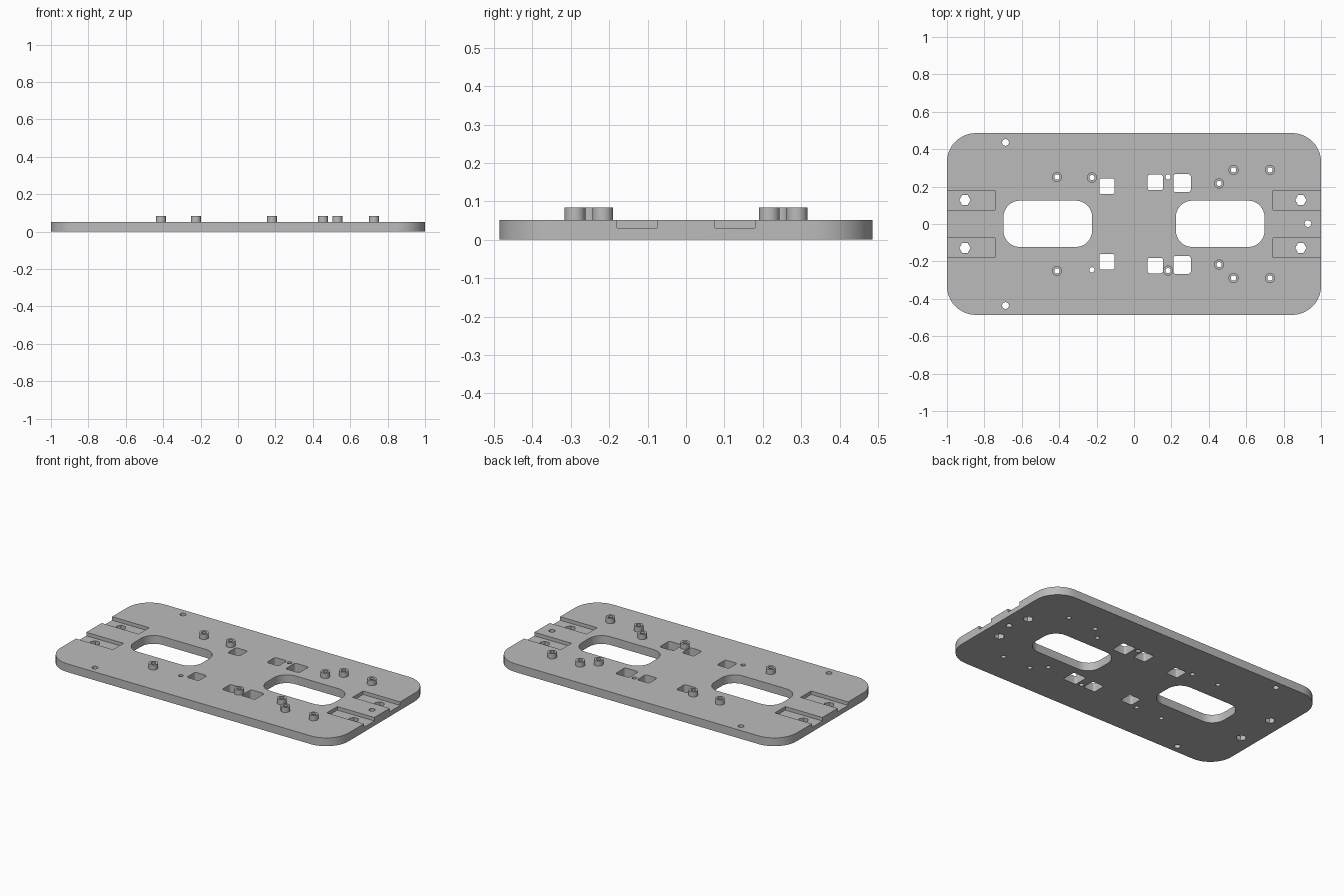
import bpy
import bmesh
from math import cos, sin, pi, radians

PLATE_TOP = 0.052
BOSS_TOP = 0.084

old = bpy.data.objects.get("Cube")
if old:
    bpy.data.objects.remove(old, do_unlink=True)

grey = bpy.data.materials.new("plain grey")
grey.use_nodes = True
grey.diffuse_color = (0.5, 0.5, 0.5, 1)
grey.node_tree.nodes["Principled BSDF"].inputs["Base Color"].default_value = (0.5, 0.5, 0.5, 1)


def circle(x, y, r, n=24):
    return [(x + r * cos(2 * pi * i / n), y + r * sin(2 * pi * i / n)) for i in range(n)]


def rounded(x, y, w, h, r, n=8):
    """Outline of a rounded rectangle centred on x, y."""
    pts = []
    for q, (sx, sy) in enumerate([(1, 1), (-1, 1), (-1, -1), (1, -1)]):
        cx, cy = x + sx * (w / 2 - r), y + sy * (h / 2 - r)
        for i in range(n + 1):
            a = (q + i / n) * pi / 2
            pts.append((cx + r * cos(a), cy + r * sin(a)))
    return pts


def box(x, y, w, h):
    return [(x + sx * w / 2, y + sy * h / 2) for sx, sy in [(1, 1), (-1, 1), (-1, -1), (1, -1)]]


def prisms(name, outlines, z0, z1):
    """One object made of every outline extruded from z0 to z1."""
    bm = bmesh.new()
    for pts in outlines:
        low = [bm.verts.new((x, y, z0)) for x, y in pts]
        high = [bm.verts.new((x, y, z1)) for x, y in pts]
        bm.faces.new(low[::-1])
        bm.faces.new(high)
        for i in range(len(pts)):
            j = (i + 1) % len(pts)
            bm.faces.new((low[i], low[j], high[j], high[i]))
    return finish(name, bm)


def finish(name, bm):
    mesh = bpy.data.meshes.new(name)
    bm.to_mesh(mesh)
    bm.free()
    mesh.materials.append(grey)
    ob = bpy.data.objects.new(name, mesh)
    bpy.context.collection.objects.link(ob)
    return ob


def activate(ob):
    bpy.ops.object.select_all(action="DESELECT")
    ob.select_set(True)
    bpy.context.view_layer.objects.active = ob


def cut(ob, cutter):
    mod = ob.modifiers.new("cut", "BOOLEAN")
    mod.operation = "DIFFERENCE"
    mod.solver = "EXACT"
    mod.object = cutter
    activate(ob)
    bpy.ops.object.modifier_apply(modifier=mod.name)
    bpy.data.objects.remove(cutter, do_unlink=True)


def smooth(ob):
    activate(ob)
    bpy.ops.object.shade_smooth_by_angle(angle=radians(30))


# Screw bosses: mirrored front and back, plus two single ones
bosses = [(x, s * y) for x, y in [(-0.412, 0.251), (0.455, 0.217), (0.532, 0.289), (0.727, 0.289)]
          for s in (1, -1)]
bosses += [(-0.225, 0.248), (0.182, -0.249)]

# Base plate
plate = prisms("base_plate", [rounded(0, 0, 2, 0.972, 0.155, 12)], 0, PLATE_TOP)

# Strap grooves open to both ends
grooves = [box(sx * 0.893, sy * 0.128, 0.3, 0.104) for sx in (1, -1) for sy in (1, -1)]
cut(plate, prisms("groove_cutter", grooves, 0.03, 0.1))

# Everything that goes right through the plate
holes = [rounded(sx * 0.461, 0.001, 0.474, 0.248, 0.088) for sx in (1, -1)]
for s in (1, -1):
    holes.append(rounded(-0.144, s * 0.202, 0.082, 0.083, 0.012, 4))
    holes.append(rounded(0.114, s * 0.222, 0.082, 0.083, 0.012, 4))
    holes.append(rounded(0.257, s * 0.219, 0.094, 0.095, 0.012, 4))
    holes.append(circle(-0.687, s * 0.436, 0.018))
    holes += [circle(x, s * 0.128, 0.03, 6) for x in (-0.904, 0.892)]
holes.append(circle(0.93, 0.002, 0.018))
holes += [circle(x, y, 0.014) for x, y in bosses + [(-0.225, -0.245), (0.182, 0.252)]]
cut(plate, prisms("hole_cutter", holes, -0.05, 0.1))
smooth(plate)

# Hollow boss tubes standing on the plate
for k, (x, y) in enumerate(bosses):
    bm = bmesh.new()
    rings = [[bm.verts.new((px, py, z)) for px, py in circle(x, y, r)]
             for r, z in [(0.027, PLATE_TOP), (0.027, BOSS_TOP), (0.014, BOSS_TOP), (0.014, PLATE_TOP)]]
    for a, b in zip(rings, rings[1:]):
        for i in range(len(a)):
            j = (i + 1) % len(a)
            bm.faces.new((a[i], a[j], b[j], b[i]))
    smooth(finish(f"screw_boss_{k + 1}", bm))
